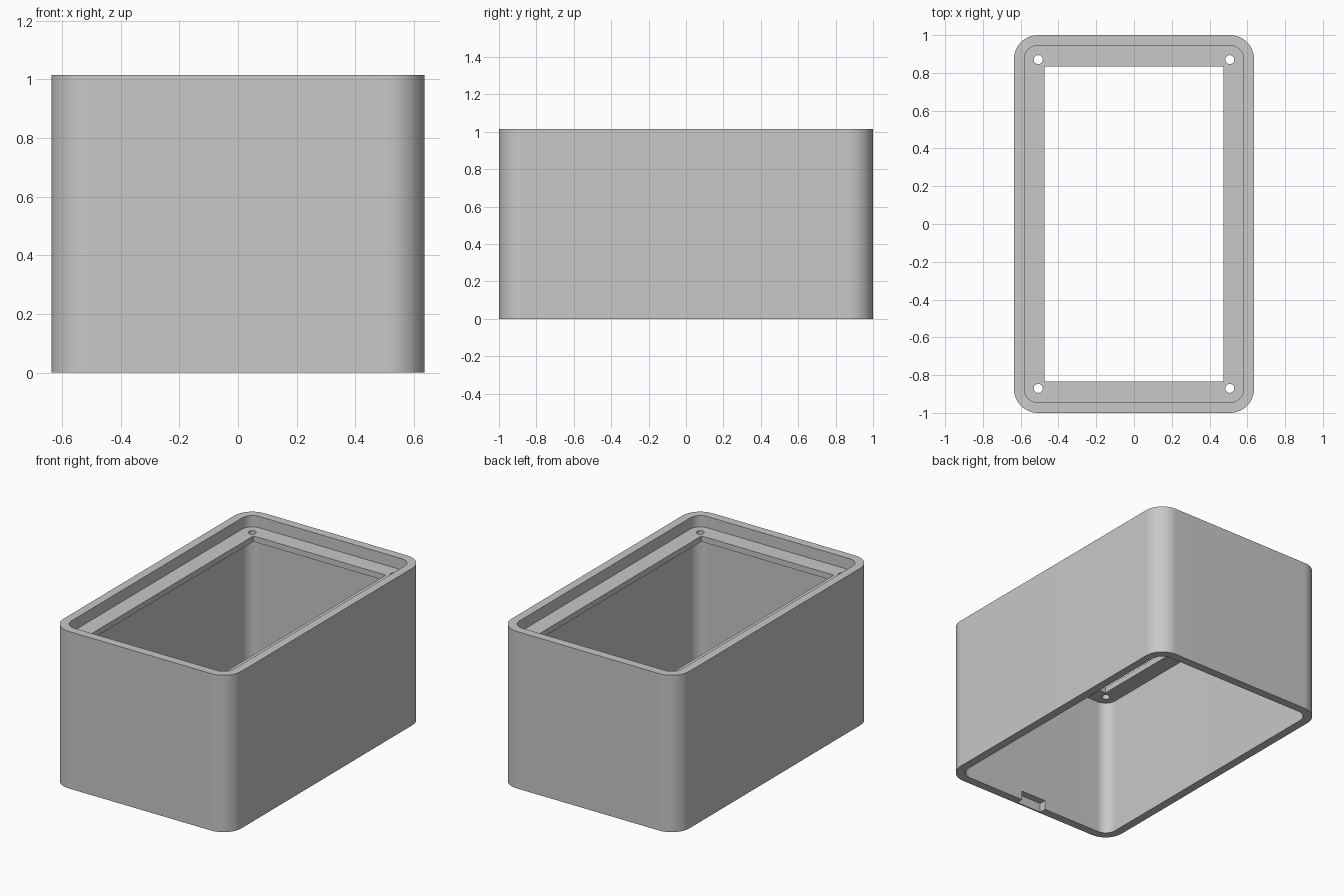
import bpy
import math

if "Cube" in bpy.data.objects:
    bpy.data.objects.remove(bpy.data.objects["Cube"], do_unlink=True)

HALF_X, HALF_Y, HEIGHT = 0.636, 1.0, 1.015
FILLET, WALL = 0.128, 0.055
LEDGE_BOTTOM, LEDGE_TOP = 0.905, 0.942
SEGMENTS = 24

grey = bpy.data.materials.new("plain_grey")
grey.use_nodes = True
colour = (0.58, 0.58, 0.58, 1)
grey.diffuse_color = colour
grey.node_tree.nodes["Principled BSDF"].inputs["Base Color"].default_value = colour


def prism(name, outline, z0, z1):
    """Upright solid from a counter-clockwise outline."""
    n = len(outline)
    verts = [(x, y, z) for z in (z0, z1) for x, y in outline]
    faces = [list(range(n))[::-1], list(range(n, 2 * n))]
    faces += [(i, (i + 1) % n, (i + 1) % n + n, i + n) for i in range(n)]
    mesh = bpy.data.meshes.new(name)
    mesh.from_pydata(verts, [], faces)
    mesh.materials.append(grey)
    obj = bpy.data.objects.new(name, mesh)
    bpy.context.collection.objects.link(obj)
    return obj


def rounded(hx, hy, r):
    """Rectangle outline with filleted corners."""
    points = []
    for corner, (sx, sy) in enumerate([(1, 1), (-1, 1), (-1, -1), (1, -1)]):
        for i in range(SEGMENTS + 1):
            a = math.pi / 2 * (corner + i / SEGMENTS)
            points.append((sx * (hx - r) + r * math.cos(a),
                           sy * (hy - r) + r * math.sin(a)))
    return points


def rectangle(x0, x1, y0, y1):
    return [(x0, y0), (x1, y0), (x1, y1), (x0, y1)]


def circle(cx, cy, r, n=32):
    return [(cx + r * math.cos(math.tau * i / n),
             cy + r * math.sin(math.tau * i / n)) for i in range(n)]


# Outer shell
body = prism("enclosure_body", rounded(HALF_X, HALF_Y, FILLET), 0, HEIGHT)

# Cavities below and above the ledge, and the opening through it
inner = rounded(HALF_X - WALL, HALF_Y - WALL, FILLET - WALL)
cutters = [
    prism("lower_cavity", inner, -0.1, LEDGE_BOTTOM),
    prism("lid_recess", inner, LEDGE_TOP, HEIGHT + 0.1),
    prism("ledge_opening", rectangle(-0.473, 0.473, -0.833, 0.833), 0.8, 1.0),
    # Blind notch at the foot of the front wall
    prism("wall_notch", rectangle(-0.09, 0.09, -0.99, -0.9), -0.05, 0.06),
]

# Screw holes in the ledge corners
for sx in (-1, 1):
    for sy in (-1, 1):
        cutters.append(prism("screw_hole", circle(sx * 0.507, sy * 0.87, 0.024), 0.85, 0.99))

bpy.ops.object.select_all(action="DESELECT")
body.select_set(True)
bpy.context.view_layer.objects.active = body
for cutter in cutters:
    cutter.hide_render = True
    mod = body.modifiers.new(cutter.name, "BOOLEAN")
    mod.operation = "DIFFERENCE"
    mod.solver = "EXACT"
    mod.object = cutter
    bpy.ops.object.modifier_apply(modifier=mod.name)
    bpy.data.objects.remove(cutter, do_unlink=True)

bpy.ops.object.shade_smooth_by_angle(angle=math.radians(30))
